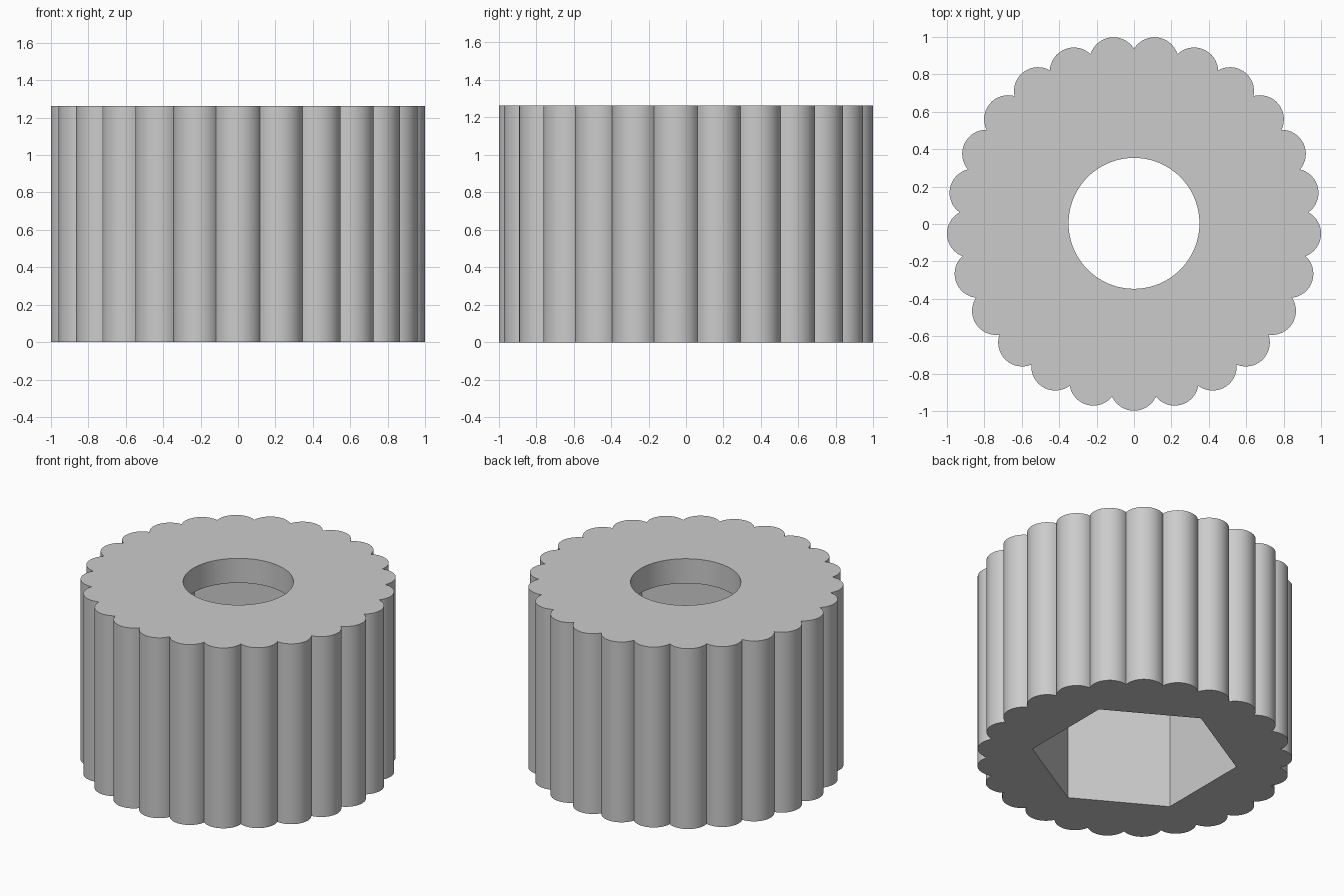
import bpy
import bmesh
import math

LOBES = 25
LOBE_CENTRE = 0.8733   # distance of each lobe's axis from the middle
LOBE_RADIUS = 0.1285
HEIGHT = 1.263
RIM = 0.172            # thickness left above the hexagonal pocket
HOLE_RADIUS = 0.35
HEX_RADIUS = 0.657     # centre to corner
SHIFT_Y = 0.0034       # odd lobe count: centres the bounding box

cube = bpy.data.objects.get("Cube")
if cube:
    bpy.data.objects.remove(cube, do_unlink=True)

grey = bpy.data.materials.new("plain grey")
grey.use_nodes = True
grey.diffuse_color = (0.6, 0.6, 0.6, 1)
grey.node_tree.nodes["Principled BSDF"].inputs["Base Color"].default_value = (0.6, 0.6, 0.6, 1)


def prism(name, outline, z0, z1):
    """Extrude a closed outline from z0 to z1."""
    bm = bmesh.new()
    base = bm.faces.new([bm.verts.new((x, y + SHIFT_Y, z0)) for x, y in outline])
    top = bmesh.ops.extrude_face_region(bm, geom=[base], use_keep_orig=True)["geom"]
    for v in top:
        if isinstance(v, bmesh.types.BMVert):
            v.co.z = z1
    bmesh.ops.recalc_face_normals(bm, faces=bm.faces)
    mesh = bpy.data.meshes.new(name)
    bm.to_mesh(mesh)
    bm.free()
    mesh.materials.append(grey)
    obj = bpy.data.objects.new(name, mesh)
    bpy.context.collection.objects.link(obj)
    return obj


def polygon(sides, radius):
    angles = [math.tau * i / sides + math.pi / 2 for i in range(sides)]
    return [(radius * math.cos(a), radius * math.sin(a)) for a in angles]


def scalloped(steps=16):
    """Ring of round lobes meeting in sharp valleys, one lobe at the front."""
    half = math.pi / LOBES
    side = LOBE_CENTRE * math.sin(half)
    sweep = math.acos(side / LOBE_RADIUS)
    reach = math.pi / 2 - sweep + half     # arc half-angle up to the valley
    points = []
    for i in range(LOBES):
        a = -math.pi / 2 + 2 * half * i
        for s in range(steps):             # the next lobe supplies the last point
            b = a - reach + 2 * reach * s / steps
            points.append((LOBE_CENTRE * math.cos(a) + LOBE_RADIUS * math.cos(b),
                           LOBE_CENTRE * math.sin(a) + LOBE_RADIUS * math.sin(b)))
    return points


# Knob body, round top hole and hexagonal pocket from below
body = prism("knob_body", scalloped(), 0, HEIGHT)
cutters = [prism("hex_pocket_cutter", polygon(6, HEX_RADIUS), -0.2, HEIGHT - RIM),
           prism("round_hole_cutter", polygon(96, HOLE_RADIUS), HEIGHT / 2, HEIGHT + 0.2)]

bpy.ops.object.select_all(action="DESELECT")
body.select_set(True)
bpy.context.view_layer.objects.active = body
for cutter in cutters:
    cutter.hide_render = True
    mod = body.modifiers.new(cutter.name, "BOOLEAN")
    mod.operation = "DIFFERENCE"
    mod.solver = "EXACT"
    mod.object = cutter
    bpy.ops.object.modifier_apply(modifier=mod.name)
    bpy.data.objects.remove(cutter, do_unlink=True)

bpy.ops.object.shade_smooth_by_angle(angle=math.radians(30))
